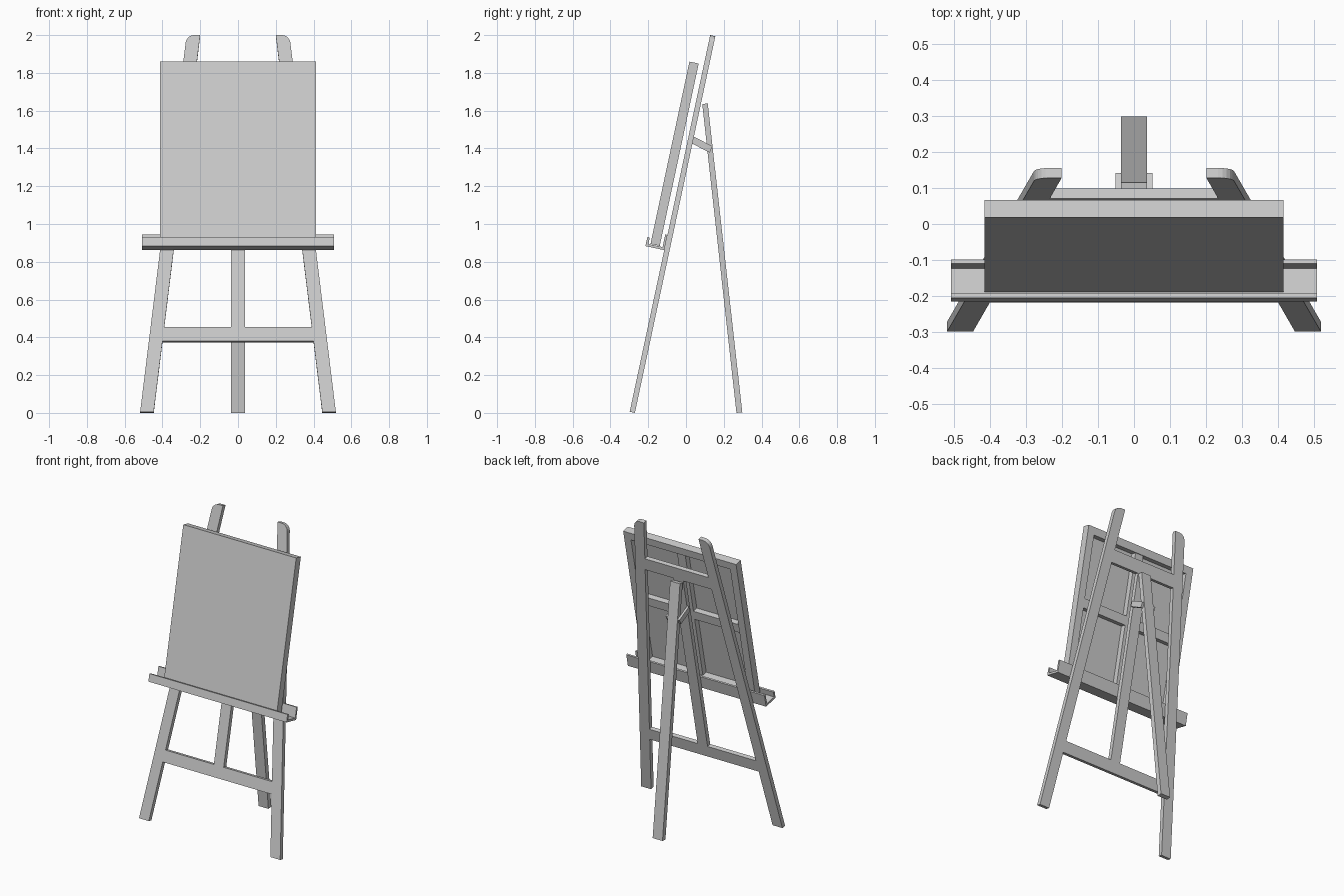
import bpy, bmesh, math
from mathutils import Matrix, Vector

if "Cube" in bpy.data.objects:
    bpy.data.objects.remove(bpy.data.objects["Cube"])

# Tilted frame space: x across, v up the frame, d towards the painter
TILT = math.radians(12.06)
S, C = math.sin(TILT), math.cos(TILT)


def axes(a, b, c, o):
    m = Matrix((a, b, c)).transposed().to_4x4()
    m.translation = Vector(o)
    return m


FRAME = axes((1, 0, 0), (0, S, C), (0, -C, S), (0, -0.298, 0.006))
SIDE = axes((0, 1, 0), (0, 0, 1), (1, 0, 0), (0, 0, 0))  # profile in y,z


def prism(name, pts, lo, hi, space=FRAME):
    """Extrude a 2D profile from depth lo to hi in the given space."""
    bm = bmesh.new()
    a = [bm.verts.new((p[0], p[1], lo)) for p in pts]
    b = [bm.verts.new((p[0], p[1], hi)) for p in pts]
    n = len(pts)
    bm.faces.new(a[::-1])
    bm.faces.new(b)
    for i in range(n):
        j = (i + 1) % n
        bm.faces.new((a[i], a[j], b[j], b[i]))
    bm.transform(space)
    bmesh.ops.recalc_face_normals(bm, faces=bm.faces)
    me = bpy.data.meshes.new(name)
    bm.to_mesh(me)
    bm.free()
    ob = bpy.data.objects.new(name, me)
    bpy.context.collection.objects.link(ob)
    return ob


def box(name, x0, x1, v0, v1, d0, d1):
    return prism(name, [(x0, v0), (x1, v0), (x1, v1), (x0, v1)], d0, d1)


def inner(v):
    return 0.446 - 0.1205 * v


def outer(v):
    return inner(v) + 0.072


THICK, TOP = 0.028, 2.039

# Front legs with a rounded outer top corner
R = 0.04
for s, side in ((1, "right"), (-1, "left")):
    pts = [(inner(0), 0), (outer(0), 0)]
    for i in range(6):
        t = math.pi / 2 * i / 5
        v = TOP - R + R * math.sin(t)
        pts.append((outer(v) - R * (1 - math.cos(t)), v))
    pts.append((inner(TOP), TOP))
    prism("front_leg_" + side, [(s * x, v) for x, v in pts], -THICK, 0)

# Cross bars between the legs, and the centre post
for name, v0, v1 in (("lower_cross_bar", 0.382, 0.459), ("upper_cross_bar", 1.681, 1.765)):
    prism(name, [(-inner(v0), v0), (inner(v0), v0), (inner(v1), v1), (-inner(v1), v1)],
          -THICK, 0)
box("centre_post", -0.036, 0.036, 0.459, 1.681, -THICK, 0)

# Rear leg and the pair of brace plates that hold it
prism("rear_leg", [(0.267, 0.0), (0.298, 0.003), (0.115, 1.638), (0.086, 1.635)],
      -0.036, 0.036, SIDE)
for s, side in ((1, "right"), (-1, "left")):
    prism("brace_plate_" + side,
          [(0.032, 1.426), (0.125, 1.378), (0.141, 1.411), (0.041, 1.463)],
          s * 0.036, s * 0.051, SIDE)

# Tray: U-shaped channel with a higher back lip
W = 0.507
box("tray_shelf", -W, W, 0.875, 0.889, 0, 0.102)
box("tray_front_lip", -W, W, 0.889, 0.925, 0.089, 0.102)
box("tray_back_lip", -W, W, 0.889, 0.957, 0, 0.012)

# Canvas sheet on a stretcher frame
X, B, T = 0.414, 0.892, 1.879
M, BAR = (B + T) / 2, 0.05
D0, D1 = 0.028, 0.070
box("canvas_sheet", -X, X, B, T, D1, 0.078)
box("stretcher_bottom", -X, X, B, B + BAR, D0, D1)
box("stretcher_top", -X, X, T - BAR, T, D0, D1)
for s, side in ((1, "right"), (-1, "left")):
    box("stretcher_side_" + side, s * (X - BAR), s * X, B + BAR, T - BAR, D0, D1)
    box("stretcher_middle_" + side, s * 0.03, s * (X - BAR), M - 0.03, M + 0.03, D0 + 0.006, D1)
box("stretcher_upright", -0.03, 0.03, B + BAR, T - BAR, D0 + 0.006, D1)
